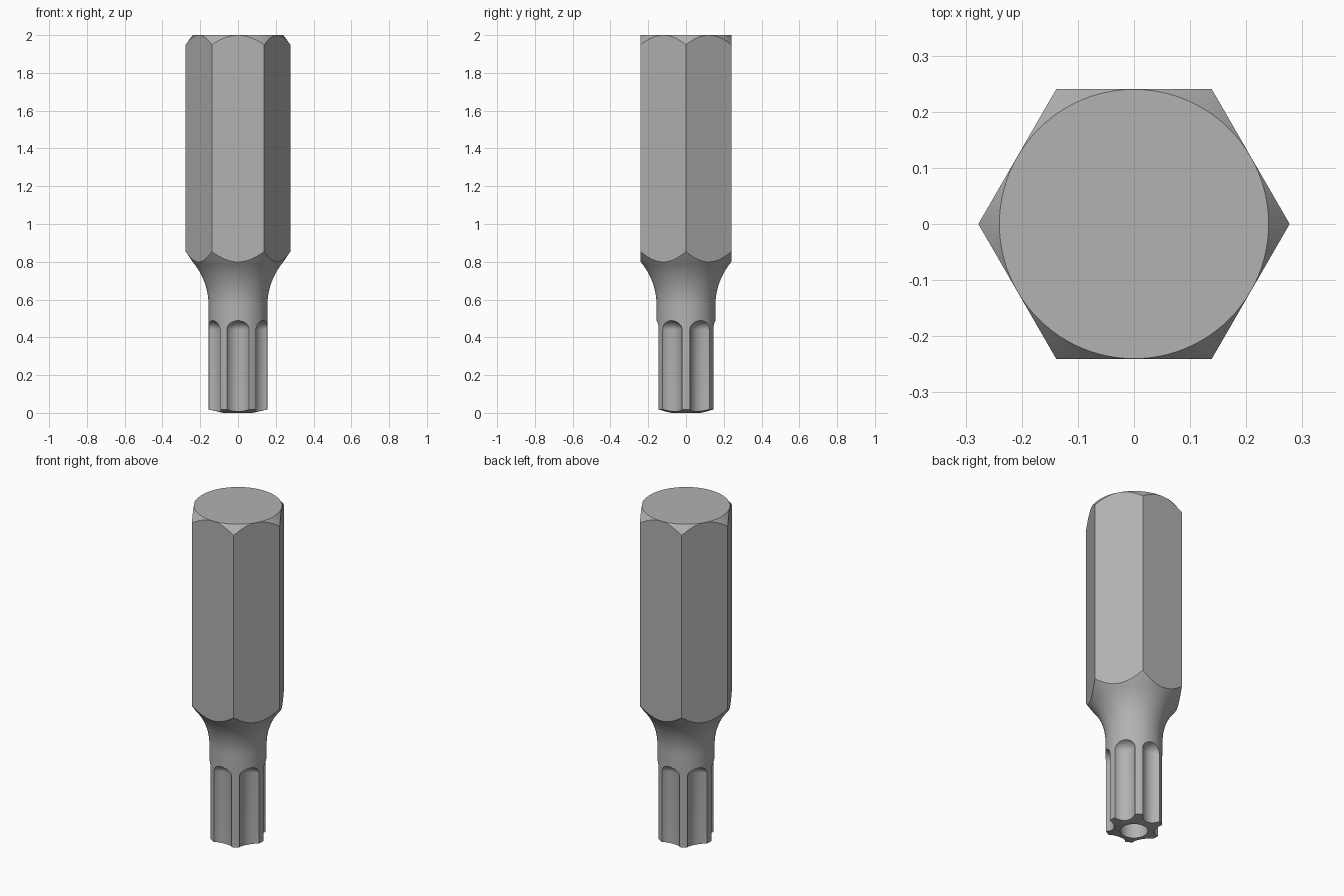
import bpy
import bmesh
from math import sin, cos, pi, sqrt, radians

if "Cube" in bpy.data.objects:
    bpy.data.objects.remove(bpy.data.objects["Cube"])


def lathe(name, profile, segments=96, center=(0, 0), turn=0.0):
    """Closed solid of revolution from (radius, z) points, bottom to top."""
    bm = bmesh.new()
    rings = []
    for r, z in profile:
        rings.append([bm.verts.new((center[0] + r * cos(turn + 2 * pi * i / segments),
                                    center[1] + r * sin(turn + 2 * pi * i / segments), z))
                      for i in range(segments)])
    for a, b in zip(rings, rings[1:]):
        for i in range(segments):
            j = (i + 1) % segments
            bm.faces.new((a[i], a[j], b[j], b[i]))
    bm.faces.new(rings[0][::-1])
    bm.faces.new(rings[-1])
    mesh = bpy.data.meshes.new(name)
    bm.to_mesh(mesh)
    bm.free()
    obj = bpy.data.objects.new(name, mesh)
    bpy.context.collection.objects.link(obj)
    return obj


def boolean(target, tool, operation):
    """Apply a boolean and remove the helper."""
    tool.hide_render = True
    mod = target.modifiers.new("cut", 'BOOLEAN')
    mod.operation = operation
    mod.solver = 'EXACT'
    mod.object = tool
    bpy.context.view_layer.objects.active = target
    bpy.ops.object.modifier_apply(modifier=mod.name)
    bpy.data.objects.remove(tool)


# Turned blank: shallow tip cone, round shaft, concave neck, chamfered shank
SHAFT, NECK_Z, NECK_R = 0.156, 0.57, 0.354
neck = []
for i in range(15):
    dz = 0.23 * i / 14
    neck.append((SHAFT + NECK_R - sqrt(NECK_R ** 2 - dz ** 2), NECK_Z + dz))
profile = [(0.05, 0.0), (0.077, 0.0), (SHAFT, 0.018)] + neck
profile += [(0.288, 0.87), (0.288, 1.935), (0.24, 2.0)]
bit = lathe("driver_bit", profile)

# Hexagonal shank: corners point along x
hexagon = lathe("hex_envelope", [(0.2774, -0.2), (0.2774, 2.2)], segments=6)
boolean(bit, hexagon, 'INTERSECT')

# Six round flutes with domed upper ends, between the lobes
FLUTE_R, FLUTE_C, FLUTE_Z, DOME = 0.069, 0.180, 0.44, 0.052
dome = [(FLUTE_R * cos(a), FLUTE_Z + DOME * sin(a))
        for a in (radians(85) * i / 8 for i in range(9))]
for k in range(6):
    a = radians(30 + 60 * k)
    flute = lathe("flute_cutter", [(FLUTE_R, -0.1)] + dome, 40,
                  (FLUTE_C * cos(a), FLUTE_C * sin(a)), a)
    boolean(bit, flute, 'DIFFERENCE')

# Blind pin hole in the tip
hole = lathe("pin_hole_cutter", [(0.076, -0.1), (0.076, 0.4)], 64)
boolean(bit, hole, 'DIFFERENCE')

# Dark steel grey
steel = bpy.data.materials.new("dark_steel")
steel.diffuse_color = (0.446, 0.446, 0.446, 1.0)
steel.use_nodes = True
steel.node_tree.nodes["Principled BSDF"].inputs["Base Color"].default_value = steel.diffuse_color
bit.data.materials.clear()
bit.data.materials.append(steel)

# Smooth turned surfaces, crisp hex edges
bpy.ops.object.select_all(action='DESELECT')
bit.select_set(True)
bpy.context.view_layer.objects.active = bit
bpy.ops.object.shade_smooth_by_angle(angle=radians(25))
